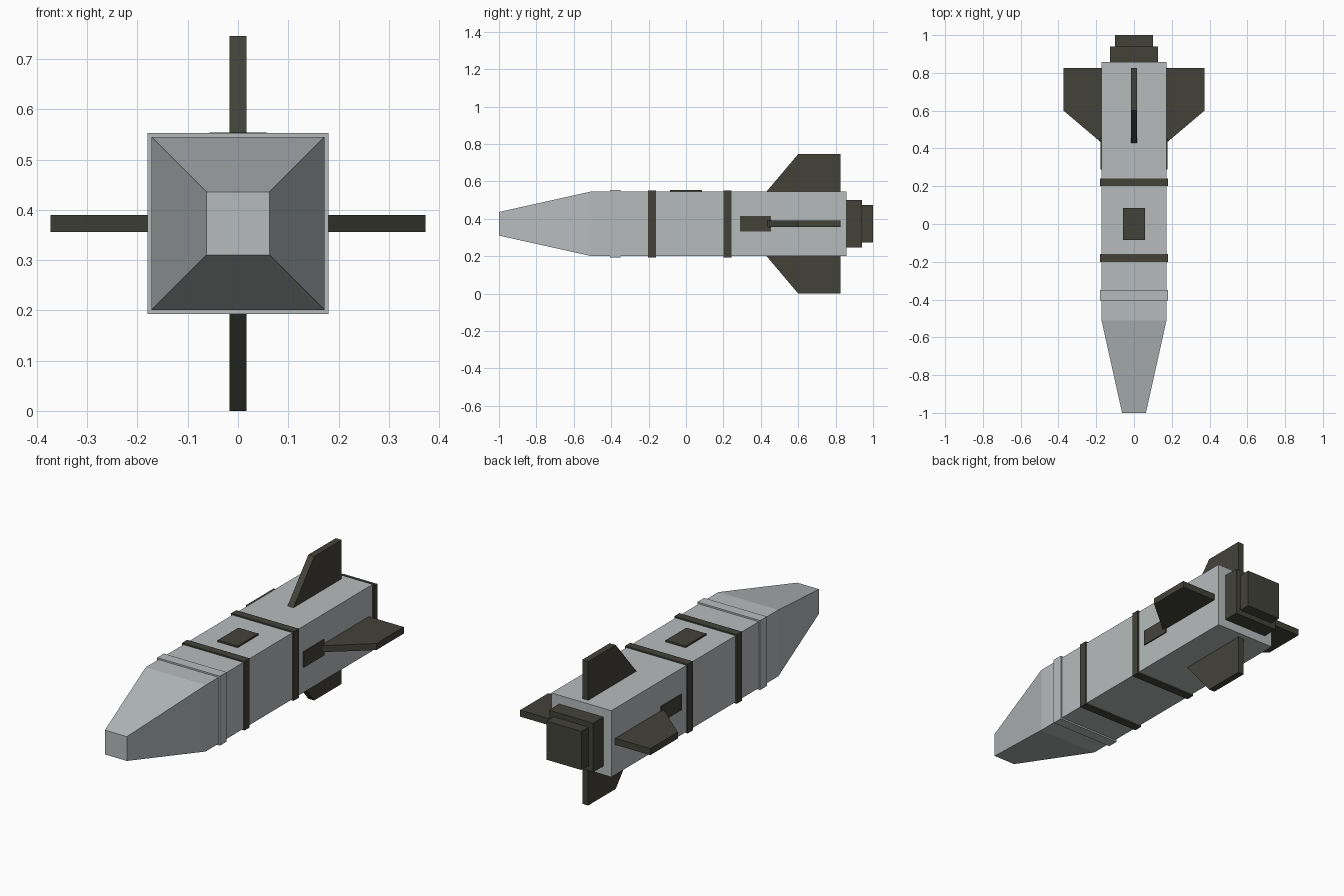
import bpy
import bmesh
from math import pi
from mathutils import Matrix, Vector

cube = bpy.data.objects.get("Cube")
if cube:
    bpy.data.objects.remove(cube)

AXIS_Z = 0.373   # height of the long axis
HALF = 0.172     # half width of the square body


def make_material(name, rgb):
    mat = bpy.data.materials.new(name)
    mat.use_nodes = True
    mat.diffuse_color = (*rgb, 1)
    mat.node_tree.nodes["Principled BSDF"].inputs["Base Color"].default_value = (*rgb, 1)
    return mat


grey = make_material("light grey paint", (0.47, 0.50, 0.505))
dark = make_material("dark olive metal", (0.055, 0.054, 0.042))


def finish(name, bm, mat):
    bmesh.ops.recalc_face_normals(bm, faces=bm.faces)
    mesh = bpy.data.meshes.new(name)
    bm.to_mesh(mesh)
    bm.free()
    mesh.materials.append(mat)
    obj = bpy.data.objects.new(name, mesh)
    bpy.context.collection.objects.link(obj)
    return obj


def box(name, mat, x, y, z):
    """Box from (min, max) ranges, with z measured from the long axis."""
    bm = bmesh.new()
    bmesh.ops.create_cube(bm, size=1)
    for v in bm.verts:
        v.co = Vector([lo + (c + 0.5) * (hi - lo) for c, (lo, hi) in zip(v.co, (x, y, z))])
        v.co.z += AXIS_Z
    return finish(name, bm, mat)


def square_section(name, mat, half, y0, y1):
    return box(name, mat, (-half, half), (y0, y1), (-half, half))


def fin(name, angle):
    """Swept fin pointing up, then rolled about the long axis."""
    profile = [(0.43, HALF), (0.6, 0.373), (0.825, 0.373), (0.825, HALF)]
    bm = bmesh.new()
    face = bm.faces.new([bm.verts.new((-0.017, y, z)) for y, z in profile])
    side = bmesh.ops.extrude_face_region(bm, geom=[face])["geom"]
    bmesh.ops.translate(bm, vec=(0.034, 0, 0),
                        verts=[g for g in side if isinstance(g, bmesh.types.BMVert)])
    roll = Matrix.Translation((0, 0, AXIS_Z)) @ Matrix.Rotation(angle, 4, 'Y')
    bmesh.ops.transform(bm, matrix=roll, verts=bm.verts)
    return finish(name, bm, dark)


# Body and tapered nose
square_section("body", grey, HALF, -0.51, 0.857)
nose = square_section("nose", grey, HALF, -1.0, -0.51)
for v in nose.data.vertices:
    if v.co.y < -0.9:
        v.co.x *= 0.063 / HALF
        v.co.z = AXIS_Z + (v.co.z - AXIS_Z) * 0.063 / HALF

# Raised collar and dark bands
square_section("nose_collar", grey, 0.18, -0.405, -0.35)
square_section("front_band", dark, 0.179, -0.202, -0.16)
square_section("rear_band", dark, 0.179, 0.2, 0.242)

# Stepped exhaust
square_section("exhaust_base", dark, 0.127, 0.857, 0.941)
square_section("exhaust_nozzle", dark, 0.1, 0.941, 1.0)

# Top hatch and side panels
box("top_hatch", dark, (-0.057, 0.057), (-0.085, 0.085), (HALF, 0.181))
for name, s in (("left_panel", 1), ("right_panel", -1)):
    box(name, dark, sorted((s * HALF, s * 0.178)), (0.288, 0.455), (-0.04, 0.041))

# Four tail fins
for i, name in enumerate(("top_fin", "left_fin", "bottom_fin", "right_fin")):
    fin(name, i * pi / 2)
